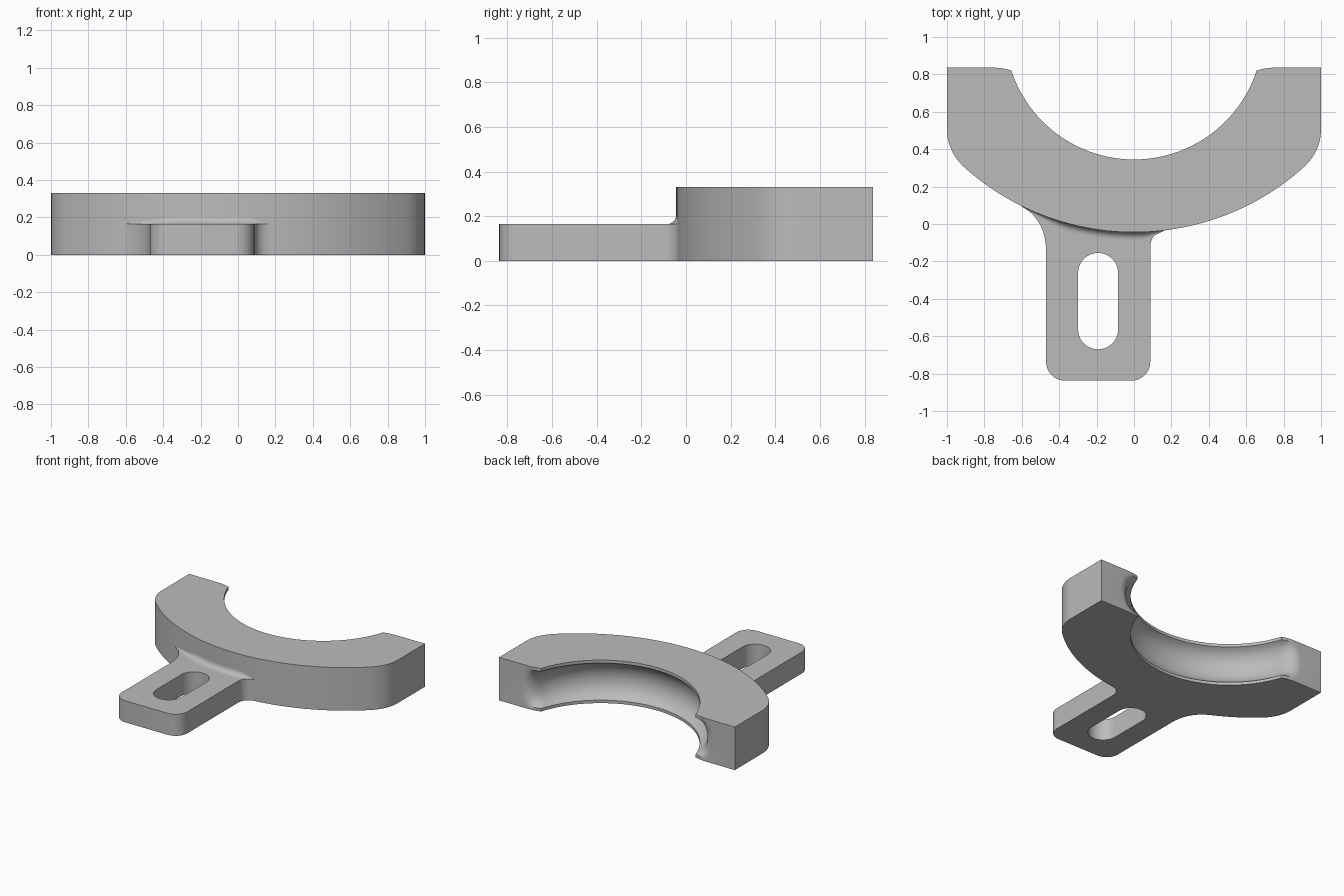
import bpy, bmesh, math

cube = bpy.data.objects.get("Cube")
if cube:
    bpy.data.objects.remove(cube, do_unlink=True)

HEIGHT, TONGUE_H, BACK = 0.33, 0.165, 0.837
OUT_C, OUT_R = 1.316, 1.36      # outer arc centre y and radius
IN_C, IN_R = 1.035, 0.69        # inner arc centre y and radius
GROOVE = 0.08

grey = bpy.data.materials.new("plain_grey")
grey.use_nodes = True
grey.diffuse_color = (0.5, 0.5, 0.5, 1)
grey.node_tree.nodes["Principled BSDF"].inputs["Base Color"].default_value = (0.5, 0.5, 0.5, 1)


def arc_y(x):
    return OUT_C - math.sqrt(OUT_R ** 2 - x ** 2)


def outer_arc(x0, x1, n):
    return [(x, arc_y(x)) for x in (x0 + (x1 - x0) * i / n for i in range(n + 1))]


def bezier(a, b, c, n=10):
    ts = [i / n for i in range(n + 1)]
    return [tuple((1 - t) ** 2 * p + 2 * t * (1 - t) * q + t * t * r
                  for p, q, r in zip(a, b, c)) for t in ts]


def corner(cx, cy, r, start, sweep=90, n=10):
    angles = [math.radians(start + sweep * i / n) for i in range(n + 1)]
    return [(cx + r * math.cos(a), cy + r * math.sin(a)) for a in angles]


def mirror(pts):
    return [(-x, y) for x, y in reversed(pts)]


def finish(name, mesh):
    obj = bpy.data.objects.new(name, mesh)
    bpy.context.collection.objects.link(obj)
    mesh.materials.clear()
    mesh.materials.append(grey)
    bpy.ops.object.select_all(action='DESELECT')
    obj.select_set(True)
    bpy.context.view_layer.objects.active = obj
    bpy.ops.object.shade_smooth_by_angle(angle=math.radians(30))
    return obj


def loft(name, rings, closed=True):
    bm = bmesh.new()
    loops = [[bm.verts.new(p) for p in ring] for ring in rings]
    n = len(loops[0])
    for a, b in zip(loops, loops[1:]):
        for i in range(n if closed else n - 1):
            j = (i + 1) % n
            bm.faces.new((a[i], a[j], b[j], b[i]))
    if closed:
        bm.faces.new(loops[0])
        bm.faces.new(loops[-1])
        bmesh.ops.recalc_face_normals(bm, faces=bm.faces)
    mesh = bpy.data.meshes.new(name)
    bm.to_mesh(mesh)
    bm.free()
    return finish(name, mesh)


# Half-ring body: the inner wall deepens into a groove with flared ends
def body_ring(z, f):
    r = IN_R + GROOVE * f
    y_end = 0.82 - 0.1 * f
    half = math.acos((IN_C - y_end) / r)
    inner = [(r * math.sin(a), IN_C - r * math.cos(a))
             for a in (half * (1 - i / 24) for i in range(49))]
    flare = bezier((0.78 + 0.04 * f, BACK), (0.70 + 0.04 * f, BACK), inner[0])
    slope = 0.9 / (OUT_C - arc_y(0.9))
    side = bezier((0.9, arc_y(0.9)), (1, arc_y(0.9) + 0.1 * slope), (1, 0.51))
    pts = [(1, BACK)] + flare + inner[1:-1] + mirror(flare) + [(-1, BACK)]
    pts += mirror(side) + outer_arc(-0.9, 0.9, 48)[1:-1] + side
    return [(x, y, z) for x, y in pts]


limit = math.radians(70)
levels = [(0, 0)]
for k in range(13):
    phi = limit * (k / 6 - 1)
    depth = (math.cos(phi) - math.cos(limit)) / (1 - math.cos(limit))
    levels.append((HEIGHT / 2 + 0.142 * math.sin(phi) / math.sin(limit), depth))
levels.append((HEIGHT, 0))
loft("clamp_body", [body_ring(z, f) for z, f in levels])

# Mounting tongue with a rounded slot
LEFT, RIGHT, FRONT = -0.47, 0.087, -0.837
tongue = bezier((-0.62, arc_y(-0.62)), (LEFT, 0.033), (LEFT, -0.15), 16)
tongue += corner(LEFT + 0.1, FRONT + 0.1, 0.1, 180)
tongue += corner(RIGHT - 0.1, FRONT + 0.1, 0.1, 270)
tongue += bezier((RIGHT, -0.13), (RIGHT, -0.044), (0.17, arc_y(0.17)), 12)
tongue += outer_arc(0.17, -0.62, 24)[1:-1]
slot = corner(-0.192, -0.262, 0.107, 0, 180, 20) + corner(-0.192, -0.563, 0.107, 180, 180, 20)

curve = bpy.data.curves.new("tongue_outline", 'CURVE')
curve.dimensions = '2D'
curve.fill_mode = 'BOTH'
curve.extrude = TONGUE_H / 2
for pts in (tongue, slot):
    spline = curve.splines.new('POLY')
    spline.points.add(len(pts) - 1)
    for point, (x, y) in zip(spline.points, pts):
        point.co = (x, y, 0, 1)
    spline.use_cyclic_u = True
helper = bpy.data.objects.new("tongue_outline", curve)
bpy.context.collection.objects.link(helper)
graph = bpy.context.evaluated_depsgraph_get()
mesh = bpy.data.meshes.new_from_object(helper.evaluated_get(graph))
bpy.data.objects.remove(helper, do_unlink=True)
plate = finish("mounting_tongue", mesh)
plate.location.z = TONGUE_H / 2

# Concave fillet where the tongue meets the body, fading at both ends
rows = []
for x, y in outer_arc(-0.6, 0.16, 40):
    r = 0.04 * min(1, 0.05 + (x + 0.6) * 4, 0.05 + (0.16 - x) * 9)
    nx, ny = x / OUT_R, (y - OUT_C) / OUT_R
    row = []
    for k in range(9):
        a = math.pi / 2 * k / 8
        out = r * (1 - math.sin(a))
        row.append((x + nx * out, y + ny * out, TONGUE_H + r * (1 - math.cos(a))))
    rows.append(row)
loft("root_fillet", rows, closed=False)
